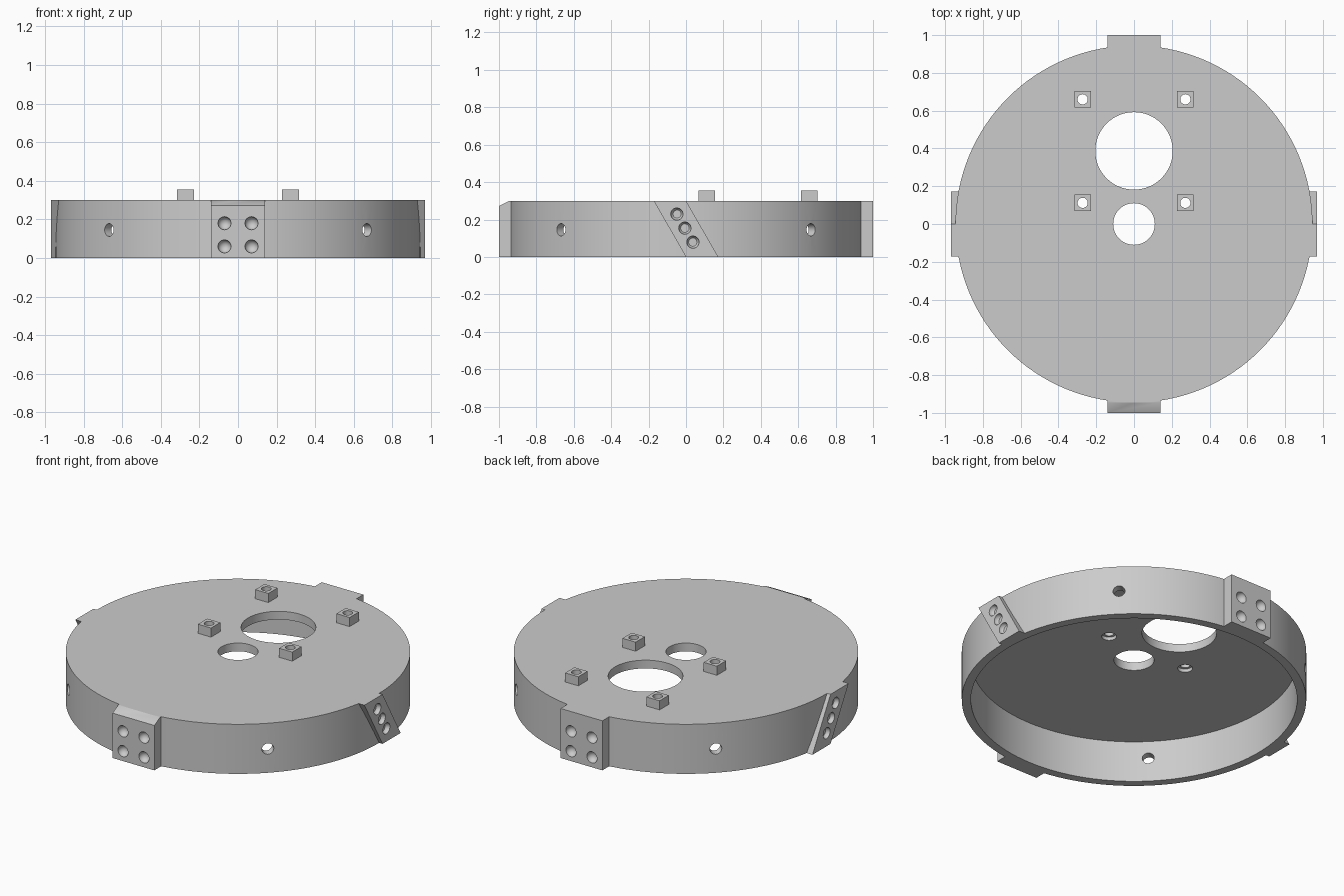
import bpy
import bmesh
from math import pi, radians
from mathutils import Matrix, Vector

default = bpy.data.objects.get("Cube")
if default:
    bpy.data.objects.remove(default, do_unlink=True)

RADIUS, WALL, HEIGHT, PLATE = 0.945, 0.05, 0.3, 0.05

gray = bpy.data.materials.new("plain gray")
gray.use_nodes = True
gray.diffuse_color = (0.6, 0.6, 0.6, 1)
gray.node_tree.nodes["Principled BSDF"].inputs["Base Color"].default_value = (0.6, 0.6, 0.6, 1)


def finish(name, bm):
    bmesh.ops.recalc_face_normals(bm, faces=bm.faces)
    mesh = bpy.data.meshes.new(name)
    bm.to_mesh(mesh)
    bm.free()
    mesh.materials.append(gray)
    obj = bpy.data.objects.new(name, mesh)
    bpy.context.collection.objects.link(obj)
    return obj


def cylinder(name, radius, depth, centre, rotation=Matrix(), sides=32):
    bm = bmesh.new()
    bmesh.ops.create_cone(bm, cap_ends=True, segments=sides, radius1=radius, radius2=radius,
                          depth=depth, matrix=Matrix.Translation(centre) @ rotation)
    return finish(name, bm)


def sphere(name, radius, centre):
    bm = bmesh.new()
    bmesh.ops.create_uvsphere(bm, u_segments=24, v_segments=12, radius=radius,
                              matrix=Matrix.Translation(centre))
    return finish(name, bm)


def prism(name, profile, offset):
    """Extrude a closed 3D outline along an offset."""
    bm = bmesh.new()
    face = bm.faces.new([bm.verts.new(p) for p in profile])
    new = bmesh.ops.extrude_face_region(bm, geom=[face])["geom"]
    bmesh.ops.translate(bm, vec=offset, verts=[v for v in new if isinstance(v, bmesh.types.BMVert)])
    return finish(name, bm)


def activate(obj):
    bpy.ops.object.select_all(action='DESELECT')
    obj.select_set(True)
    bpy.context.view_layer.objects.active = obj


def cut(obj, cutters):
    activate(obj)
    for cutter in cutters:
        mod = obj.modifiers.new("cut", 'BOOLEAN')
        mod.operation, mod.solver, mod.object = 'DIFFERENCE', 'EXACT', cutter
        bpy.ops.object.modifier_apply(modifier=mod.name)
        bpy.data.objects.remove(cutter, do_unlink=True)
    bpy.ops.object.shade_smooth_by_angle(angle=radians(30))


def drum_cutter():
    return cylinder("drum_cutter", RADIUS, 1, (0, 0, 0.15), sides=128)


boss_spots = [(x, y) for x in (-0.272, 0.272) for y in (0.112, 0.66)]

# Drum: hollow from below, with plate openings and four radial wall holes
drum = cylinder("drum", RADIUS, HEIGHT, (0, 0, HEIGHT / 2), sides=128)
cutters = [
    cylinder("hollow", RADIUS - WALL, HEIGHT, (0, 0, HEIGHT / 2 - PLATE), sides=128),
    cylinder("centre_opening", 0.11, 1, (0, 0, HEIGHT), sides=48),
    cylinder("large_opening", 0.205, 1, (0, 0.387, HEIGHT), sides=64),
]
for i in range(4):
    turn = Matrix.Rotation(pi / 4 + i * pi / 2, 4, 'Z')
    cutters.append(cylinder("wall_hole", 0.033, 0.3, turn @ Vector((0.94, 0, 0.145)),
                            turn @ Matrix.Rotation(pi / 2, 4, 'Y')))
for x, y in boss_spots:
    cutters.append(cylinder("screw_hole", 0.027, 1, (x, y, HEIGHT)))
    cutters.append(cylinder("counterbore", 0.041, 0.06, (x, y, HEIGHT - PLATE - 0.01)))
cut(drum, cutters)

# Square bosses on the plate
for i, (x, y) in enumerate(boss_spots):
    s = 0.044
    base = [(x - s, y - s, HEIGHT), (x + s, y - s, HEIGHT), (x + s, y + s, HEIGHT), (x - s, y + s, HEIGHT)]
    boss = prism(f"boss_{i + 1}", base, (0, 0, 0.055))
    cut(boss, [cylinder("screw_hole", 0.027, 1, (x, y, HEIGHT))])

# Front pad (chamfered top) and back pad, each with four dimples
for name, side, top in (("front_pad", -1, 0.272), ("back_pad", 1, HEIGHT)):
    outline = [(0.92, 0), (1, 0), (1, top), (0.945, HEIGHT), (0.92, HEIGHT)]
    pad = prism(name, [(-0.14, side * y, z) for y, z in outline], (0.28, 0, 0))
    cut(pad, [drum_cutter()] + [sphere("dimple", 0.034, (x, side, z))
                                for x in (-0.07, 0.07) for z in (0.06, 0.18)])

# Slanted side pads, each with three dimples along the slant
for name, side in (("left_pad", 1), ("right_pad", -1)):
    outline = [(0, 0), (0.173, 0), (0, HEIGHT), (-0.173, HEIGHT)]
    pad = prism(name, [(side * 0.9, y, z) for y, z in outline], (side * 0.068, 0, 0))
    cut(pad, [drum_cutter()] + [sphere("dimple", 0.033, (side * 0.968, -0.006 - 0.043 * k, 0.154 + 0.075 * k))
                                for k in (-1, 0, 1)])
